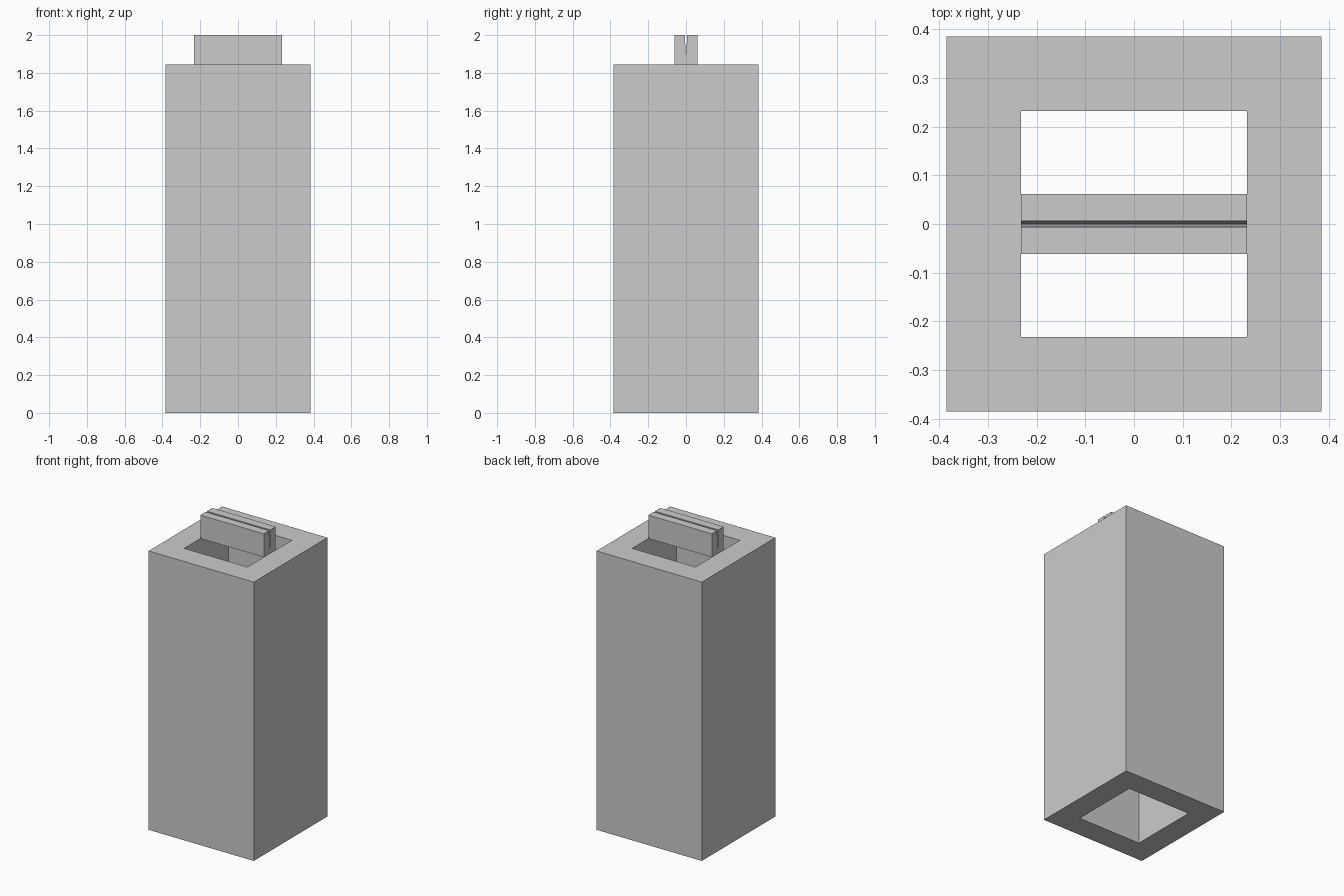
import bpy
import bmesh

default = bpy.data.objects.get("Cube")
if default:
    bpy.data.objects.remove(default, do_unlink=True)

OUTER, INNER = 0.385, 0.232     # half widths of the column and its shaft
RIM, TOP = 1.845, 2.0           # heights of the column rim and bar top
BAR, SLIT = 0.062, 0.006        # half widths of the bar and its slit

grey = bpy.data.materials.new("plain grey")
grey.use_nodes = True
colour = (0.6, 0.6, 0.6, 1)
grey.diffuse_color = colour
grey.node_tree.nodes["Principled BSDF"].inputs["Base Color"].default_value = colour


def finish(name, bm):
    bmesh.ops.recalc_face_normals(bm, faces=bm.faces)
    mesh = bpy.data.meshes.new(name)
    bm.to_mesh(mesh)
    bm.free()
    mesh.materials.append(grey)
    obj = bpy.data.objects.new(name, mesh)
    bpy.context.collection.objects.link(obj)
    return obj


def extrude(bm, faces, vector):
    grown = bmesh.ops.extrude_face_region(bm, geom=faces)["geom"]
    verts = [g for g in grown if isinstance(g, bmesh.types.BMVert)]
    bmesh.ops.translate(bm, verts=verts, vec=vector)


# Square column with a shaft running right through it
bm = bmesh.new()
corners = [(-1, -1), (1, -1), (1, 1), (-1, 1)]
outer, inner = [[bm.verts.new((x * r, y * r, 0)) for x, y in corners]
                for r in (OUTER, INNER)]
ring = []
for i in range(4):
    j = (i + 1) % 4
    ring.append(bm.faces.new((outer[i], outer[j], inner[j], inner[i])))
extrude(bm, ring, (0, 0, RIM))
finish("hollow_column", bm)

# Bar bridging the shaft, with a narrow tapered slit along its top
bm = bmesh.new()
profile = [(-BAR, RIM), (BAR, RIM), (BAR, TOP), (SLIT, TOP),
           (0, 1.87), (-SLIT, TOP), (-BAR, TOP)]
end = bm.faces.new([bm.verts.new((-INNER, y, z)) for y, z in profile])
extrude(bm, [end], (2 * INNER, 0, 0))
finish("slotted_bar", bm)
